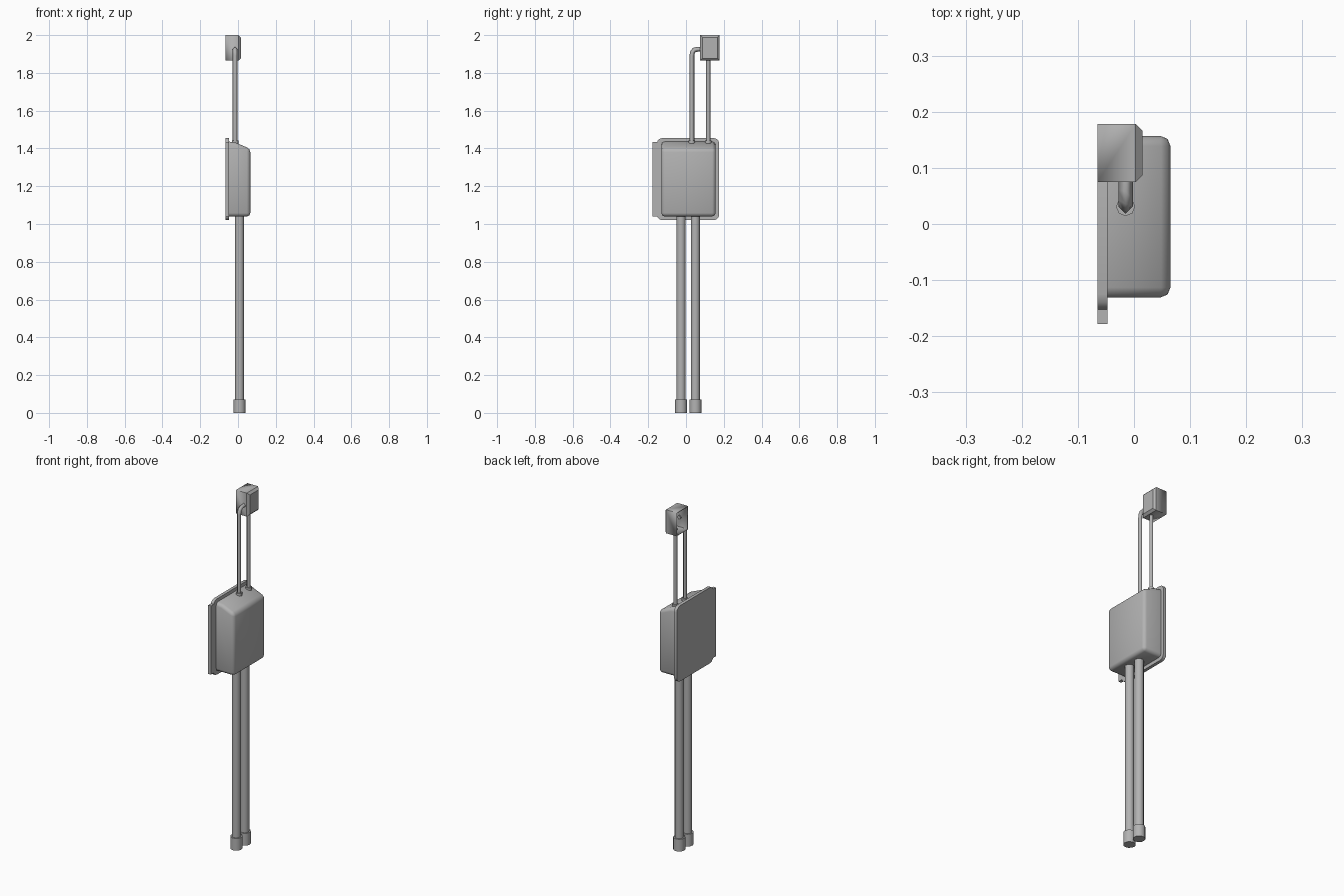
import bpy, bmesh
from math import cos, sin, pi, radians
from mathutils import Vector

if "Cube" in bpy.data.objects:
    bpy.data.objects.remove(bpy.data.objects["Cube"])

GREY = (0.45, 0.45, 0.45, 1)
metal = bpy.data.materials.new("grey metal")
metal.use_nodes = True
metal.diffuse_color = GREY
metal.node_tree.nodes["Principled BSDF"].inputs["Base Color"].default_value = GREY


def finish(name, bm, angle=None):
    """Turn a bmesh into an object; angle None means smooth all over."""
    bmesh.ops.recalc_face_normals(bm, faces=bm.faces)
    mesh = bpy.data.meshes.new(name)
    bm.to_mesh(mesh)
    bm.free()
    mesh.materials.append(metal)
    obj = bpy.data.objects.new(name, mesh)
    bpy.context.collection.objects.link(obj)
    bpy.ops.object.select_all(action="DESELECT")
    obj.select_set(True)
    bpy.context.view_layer.objects.active = obj
    if angle is None:
        bpy.ops.object.shade_smooth()
    else:
        bpy.ops.object.shade_smooth_by_angle(angle=radians(angle))
    return obj


def block(low, high):
    """Box between two corners."""
    bm = bmesh.new()
    bmesh.ops.create_cube(bm, size=1)
    low, high = Vector(low), Vector(high)
    for v in bm.verts:
        v.co = (low + high) / 2 + v.co * (high - low)
    return bm


def bevel(bm, edges, width, segments):
    bmesh.ops.bevel(bm, geom=edges, offset=width, segments=segments,
                    profile=0.5, affect="EDGES")


def sweep(name, x, path, radius, sides, angle=None):
    """Pipe along a (y, z) path lying in a plane of constant x."""
    bm = bmesh.new()
    points = [Vector((x, y, z)) for y, z in path]
    rings = []
    for i, p in enumerate(points):
        before = (p - points[i - 1]).normalized() if i else Vector()
        after = (points[i + 1] - p).normalized() if i + 1 < len(points) else Vector()
        tangent = (before + after).normalized()
        side = Vector((1, 0, 0))
        normal = side.cross(tangent)
        rings.append([bm.verts.new(p + radius * (side * cos(a) + normal * sin(a)))
                      for a in (2 * pi * k / sides for k in range(sides))])
    for a, b in zip(rings, rings[1:]):
        for k in range(sides):
            n = (k + 1) % sides
            bm.faces.new((a[k], a[n], b[n], b[k]))
    # Separate end caps keep the pipe shading clean
    for ring in (rings[0], rings[-1]):
        bm.faces.new([bm.verts.new(v.co) for v in ring])
    return finish(name, bm, angle)


# Back plate: rounded tray, hollow toward the back
BACK, SEAM = -0.065, -0.047
bm = block((BACK, -0.155, 1.02), (SEAM, 0.176, 1.455))
bm.normal_update()
bevel(bm, [e for e in bm.edges
           if abs((e.verts[0].co - e.verts[1].co).x) > 0.01], 0.03, 3)
bm.normal_update()
rear = [f for f in bm.faces if f.normal.x < -0.9]
bmesh.ops.inset_region(bm, faces=rear, thickness=0.006)
rear = bmesh.ops.extrude_face_region(bm, geom=rear)["geom"]
bmesh.ops.translate(bm, vec=(0.011, 0, 0),
                    verts=[g for g in rear if isinstance(g, bmesh.types.BMVert)])
bmesh.ops.delete(bm, context="FACES",
                 geom=[f for f in bm.faces if f.normal.x < -0.9 and
                       len(f.verts) > 4 and f.calc_center_median().x < BACK + 0.001])
finish("back_plate", bm, 35)

# Hinge strip beside the plate
finish("hinge_strip", block((BACK, -0.178, 1.04), (SEAM, -0.15, 1.435)), 30)

# Small screws in opposite corners of the tray
for y, z, where in ((-0.135, 1.435, "upper"), (0.156, 1.04, "lower")):
    bm = bmesh.new()
    bmesh.ops.create_cone(bm, cap_ends=True, segments=8, radius1=0.006,
                          radius2=0.006, depth=0.008)
    for v in bm.verts:
        v.co = Vector((-0.056 + v.co.z, y + v.co.x, z + v.co.y))
    finish(where + "_screw", bm, 30)

# Cover: side profile with a sloping top, pulled across and softened
bm = bmesh.new()
profile = [(SEAM, 1.04), (0.065, 1.04), (0.065, 1.398), (-0.01, 1.43), (SEAM, 1.436)]
face = bm.faces.new([bm.verts.new((x, -0.131, z)) for x, z in profile])
grown = bmesh.ops.extrude_face_region(bm, geom=[face])["geom"]
bmesh.ops.translate(bm, vec=(0, 0.288, 0),
                    verts=[g for g in grown if isinstance(g, bmesh.types.BMVert)])
bmesh.ops.recalc_face_normals(bm, faces=bm.faces)
bevel(bm, [e for e in bm.edges
           if e.calc_face_angle(0) > radians(35)
           and any(v.co.x > SEAM + 0.001 for v in e.verts)], 0.018, 2)
# Flat back stays off the smooth skin
bm.normal_update()
bmesh.ops.delete(bm, context="FACES_ONLY",
                 geom=[f for f in bm.faces if f.normal.x < -0.9])
finish("cover", bm)

# Upper junction box: open at the back, chamfered toward the front
bm = block((BACK, 0.075, 1.865), (0.015, 0.178, 2.0))
bm.normal_update()
bmesh.ops.delete(bm, context="FACES_ONLY",
                 geom=[f for f in bm.faces if f.normal.x < -0.9])
bevel(bm, [e for e in bm.edges if all(v.co.x > 0.01 for v in e.verts)], 0.012, 1)
junction = finish("junction_box", bm, 30)
shell = junction.modifiers.new("wall", "SOLIDIFY")
shell.thickness = 0.006
shell.offset = -1

# Thin upper conduits and their bushings
THIN_X = -0.015
sweep("bent_conduit", THIN_X,
      [(0.031, 1.4), (0.031, 1.89), (0.034, 1.908), (0.043, 1.921),
       (0.06, 1.925), (0.086, 1.925)], 0.013, 4)
sweep("straight_conduit", THIN_X, [(0.118, 1.4), (0.118, 1.878)], 0.013, 4)
for y, where in ((0.031, "middle"), (0.118, "rear")):
    sweep(where + "_bushing", THIN_X, [(y, 1.41), (y, 1.442)], 0.017, 8, 50)

# Thick lower conduits with end collars
for y, where in ((-0.026, "front"), (0.05, "rear")):
    sweep(where + "_lower_conduit", 0.008, [(y, 0.03), (y, 1.06)], 0.024, 12, 50)
    sweep(where + "_collar", 0.008, [(y, 0), (y, 0.07)], 0.032, 12, 50)
